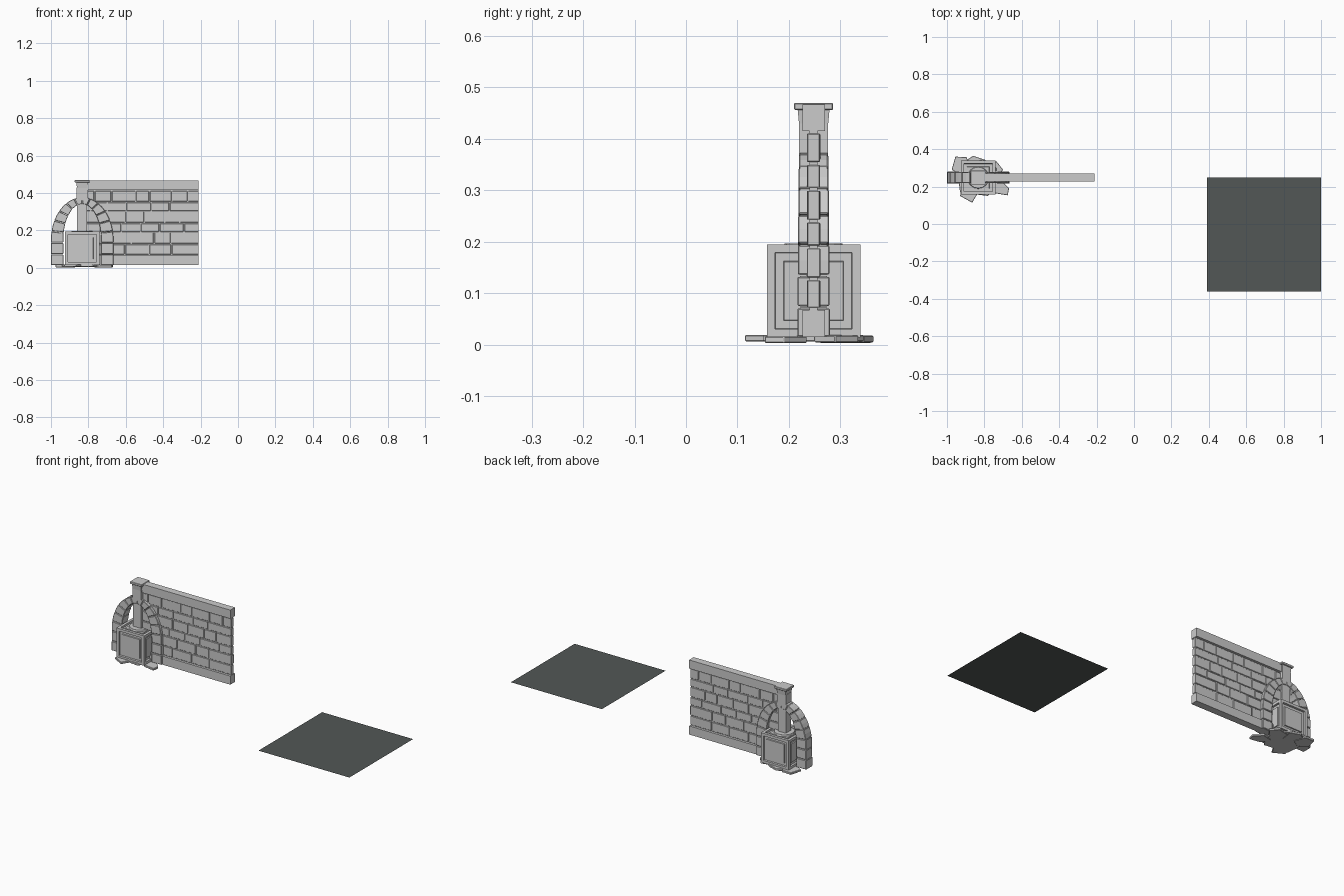
import bpy, bmesh, math, random
from mathutils import Matrix, Vector

if "Cube" in bpy.data.objects:
    bpy.data.objects.remove(bpy.data.objects["Cube"])

random.seed(4)
CX, CY = -0.833, 0.248          # centre of the arch and pedestal
WALL_END = -0.21


def material(name, rgb):
    m = bpy.data.materials.new(name)
    m.diffuse_color = (*rgb, 1)
    m.use_nodes = True
    m.node_tree.nodes["Principled BSDF"].inputs["Base Color"].default_value = m.diffuse_color
    return m


STONE = material("pale grey stone", (0.60, 0.60, 0.60))
SLATE = material("dark slate ground", (0.085, 0.095, 0.094))


def finish(bm, name, mat=STONE, bevel=0):
    bmesh.ops.recalc_face_normals(bm, faces=bm.faces)
    me = bpy.data.meshes.new(name)
    bm.to_mesh(me)
    bm.free()
    me.materials.append(mat)
    ob = bpy.data.objects.new(name, me)
    bpy.context.collection.objects.link(ob)
    if bevel:
        mod = ob.modifiers.new("worn_edges", 'BEVEL')
        mod.width, mod.segments = bevel, 1
    return ob


def add_box(bm, x0, x1, hy, z0, z1):
    """Box symmetric about the wall plane, half depth hy."""
    m = Matrix.Translation(((x0 + x1) / 2, CY, (z0 + z1) / 2)) @ \
        Matrix.Diagonal((x1 - x0, 2 * hy, z1 - z0, 1))
    return bmesh.ops.create_cube(bm, size=1, matrix=m)["verts"]


def add_prism(bm, pts, vec):
    """Extrude a flat outline along vec."""
    f = bm.faces.new([bm.verts.new(p) for p in pts])
    r = bmesh.ops.extrude_face_region(bm, geom=[f], use_keep_orig=True)
    for v in r["geom"]:
        if isinstance(v, bmesh.types.BMVert):
            v.co += Vector(vec)


def box(name, *dims, bevel=0):
    bm = bmesh.new()
    add_box(bm, *dims)
    return finish(bm, name, bevel=bevel)


# Wall: rails and recessed mortar
box("top_rail", CX, WALL_END, 0.022, 0.415, 0.467)
box("bottom_rail", -0.86, WALL_END, 0.022, 0.015, 0.067)
box("mortar_core", -0.86, WALL_END - 0.002, 0.0075, 0.06, 0.42)

# Wall bricks in uneven courses
bm = bmesh.new()
courses = [0.069, 0.128, 0.19, 0.24, 0.302, 0.352, 0.413]
for z0, z1 in zip(courses, courses[1:]):
    x = -0.86
    while x < WALL_END - 0.01:
        nx = x + random.uniform(0.07, 0.135)
        if nx > WALL_END - 0.05:
            nx = WALL_END
        hy = random.uniform(0.0115, 0.0135)
        add_box(bm, x + 0.003, nx - (0.003 if nx < WALL_END else 0), hy,
                z0 + 0.003, z1 - 0.003)
        x = nx
finish(bm, "wall_bricks", bevel=0.0015)


# Arch: straight legs rising into an elliptical crown
def arch_point(t, outer):
    """t runs 0..1 from the left foot to the crown."""
    w, z_spring, z_top = (0.167, 0.15, 0.377) if outer else (0.101, 0.15, 0.342)
    if t < 0.3:
        return -w, 0.014 + (z_spring - 0.014) * t / 0.3
    a = (t - 0.3) / 0.7 * math.pi / 2
    return -w * math.cos(a), z_spring + (z_top - z_spring) * math.sin(a)


def add_voussoir(bm, t0, t1, side, hy, shrink):
    ts = [t0, (t0 + t1) / 2, t1]
    prof = [arch_point(t, True) for t in ts]
    prof += [arch_point(t, False) for t in reversed(ts)]
    mid = sum((Vector(p) for p in prof), Vector((0, 0))) / 6
    prof = [mid + (Vector(p) - mid) * shrink for p in prof]
    add_prism(bm, [(CX + side * p.x, CY - hy, p.y) for p in prof], (0, 2 * hy, 0))


stones, core = bmesh.new(), bmesh.new()
joints = [0, 0.13, 0.265, 0.39, 0.51, 0.63, 0.76, 0.885, 1]
for side in (1, -1):
    for i, (t0, t1) in enumerate(zip(joints, joints[1:])):
        add_voussoir(stones, t0 + 0.005, t1 - 0.005, side, 0.0315 - 0.0005 * i, 1)
        add_voussoir(core, t0, t1, side, 0.0265, 0.0 + 0.97)
finish(stones, "arch_stones", bevel=0.002)
finish(core, "arch_core")

# Post through the arch with a stepped capital
box("post", CX - 0.027, CX + 0.027, 0.024, 0.02, 0.43)
box("post_neck", CX - 0.03, CX + 0.03, 0.028, 0.36, 0.43)
bm = bmesh.new()
for v in add_box(bm, CX - 0.031, CX + 0.031, 0.031, 0.425, 0.457):
    if v.co.z < 0.44:                       # taper under the cap
        v.co.x = CX + (v.co.x - CX) * 0.9
        v.co.y = CY + (v.co.y - CY) * 0.9
finish(bm, "capital_neck")
box("capital_slab", CX - 0.04, CX + 0.04, 0.038, 0.456, 0.47, bevel=0.002)

# Pedestal block: framed recess with a raised panel on every face
bm = bmesh.new()
add_box(bm, CX - 0.093, CX + 0.093, 0.091, 0.014, 0.195)
faces = list(bm.faces)
bmesh.ops.recalc_face_normals(bm, faces=faces)
bmesh.ops.inset_individual(bm, faces=faces, thickness=0.023, depth=0)
bmesh.ops.inset_individual(bm, faces=faces, thickness=0.001, depth=-0.012)
bmesh.ops.inset_individual(bm, faces=faces, thickness=0.022, depth=0)
bmesh.ops.inset_individual(bm, faces=faces, thickness=0.002, depth=0.006)
finish(bm, "pedestal_block")

# Round collar on the pedestal top
bm = bmesh.new()
bmesh.ops.create_cone(bm, cap_ends=True, segments=16, radius1=0.062, radius2=0.056,
                      depth=0.02, matrix=Matrix.Translation((CX, CY, 0.187)))
finish(bm, "pedestal_collar")

# Irregular paving slabs under the pedestal
slabs = [
    [(-0.975, 0.29), (-0.955, 0.36), (-0.895, 0.358), (-0.87, 0.29), (-0.92, 0.26)],
    [(-0.89, 0.345), (-0.86, 0.365), (-0.80, 0.345), (-0.81, 0.27), (-0.88, 0.27)],
    [(-0.93, 0.15), (-0.865, 0.114), (-0.835, 0.165), (-0.86, 0.22), (-0.92, 0.20)],
    [(-0.745, 0.165), (-0.675, 0.153), (-0.668, 0.19), (-0.71, 0.235), (-0.77, 0.22)],
    [(-0.80, 0.32), (-0.735, 0.335), (-0.70, 0.29), (-0.73, 0.25), (-0.79, 0.25)],
    [(-0.94, 0.25), (-0.93, 0.17), (-0.86, 0.16), (-0.78, 0.15), (-0.74, 0.21),
     (-0.735, 0.30), (-0.80, 0.345), (-0.90, 0.33)],
]
bm = bmesh.new()
for i, s in enumerate(slabs):
    z = 0.003 + 0.0015 * (i % 3)
    add_prism(bm, [(x, y, z) for x, y in s], (0, 0, 0.013))
finish(bm, "paving_slabs", bevel=0.002)

# Separate flat ground tile
bm = bmesh.new()
bmesh.ops.create_grid(bm, x_segments=1, y_segments=1, size=0.305,
                      matrix=Matrix.Translation((0.695, -0.056, 0)))
finish(bm, "ground_tile", SLATE)
